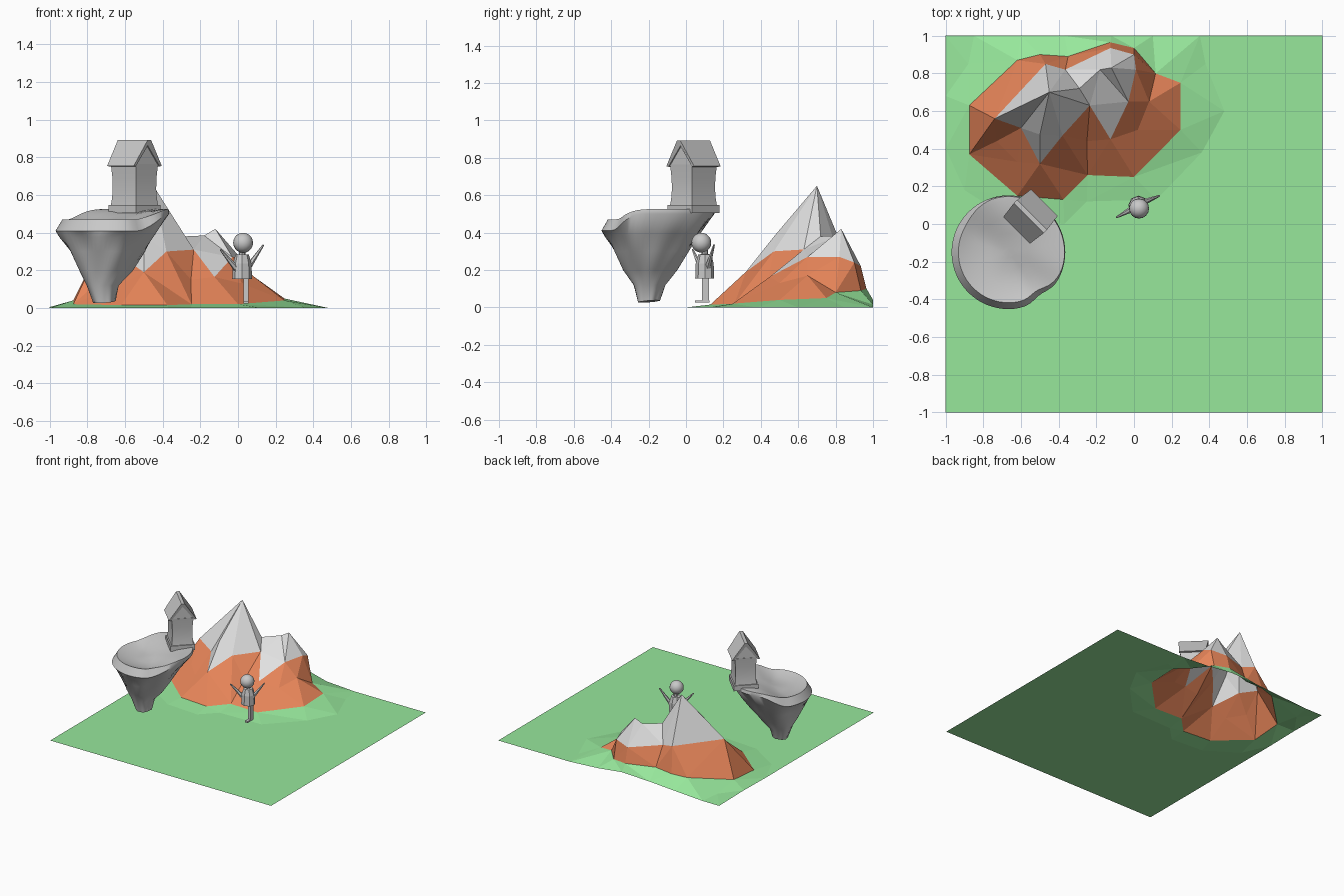
import bpy, bmesh, math
from mathutils import Vector, Matrix
from mathutils.geometry import delaunay_2d_cdt

if "Cube" in bpy.data.objects:
    bpy.data.objects.remove(bpy.data.objects["Cube"])


def material(name, rgb):
    m = bpy.data.materials.new(name)
    m.diffuse_color = (*rgb, 1)
    m.use_nodes = True
    m.node_tree.nodes["Principled BSDF"].inputs["Base Color"].default_value = m.diffuse_color
    return m


GREEN = material("grass green", (0.31, 0.8, 0.33))
ORANGE = material("earth orange", (0.8, 0.235, 0.10))
SNOW = material("snow grey", (0.75, 0.75, 0.75))
STONE = material("plain grey", (0.58, 0.58, 0.58))


def make(name, verts, faces, mats, smooth=None):
    me = bpy.data.meshes.new(name)
    me.from_pydata([tuple(v) for v in verts], [], faces)
    bm = bmesh.new()
    bm.from_mesh(me)
    if name != "landscape":
        bmesh.ops.recalc_face_normals(bm, faces=bm.faces)
    bm.to_mesh(me)
    bm.free()
    ob = bpy.data.objects.new(name, me)
    bpy.context.collection.objects.link(ob)
    for m in mats:
        me.materials.append(m)
    if smooth:
        bpy.ops.object.select_all(action='DESELECT')
        ob.select_set(True)
        bpy.context.view_layer.objects.active = ob
        bpy.ops.object.shade_smooth_by_angle(angle=math.radians(smooth))
    return ob


def loft(name, rings, smooth=None):
    """Skin a stack of closed rings and cap both ends."""
    n = len(rings[0])
    verts = [p for r in rings for p in r]
    faces = [tuple(range(n)), tuple(range(len(verts) - n, len(verts)))]
    for k in range(len(rings) - 1):
        for i in range(n):
            j = (i + 1) % n
            faces.append((k * n + i, k * n + j, k * n + n + j, k * n + n + i))
    return make(name, verts, faces, [STONE], smooth)


def circle(c, r, n, rot=0.0, sy=1.0):
    m = Matrix.Rotation(rot, 3, 'Z')
    return [Vector(c) + m @ Vector((r * math.cos(a), r * sy * math.sin(a), 0))
            for a in (math.tau * (i + 0.5) / n for i in range(n))]


def rect(c, lx, ly, rot):
    m = Matrix.Rotation(rot, 3, 'Z')
    return [Vector(c) + m @ Vector((sx * lx / 2, sy * ly / 2, 0))
            for sx, sy in ((-1, -1), (1, -1), (1, 1), (-1, 1))]


def limb(name, a, b, r0, r1, n=6):
    a, b = Vector(a), Vector(b)
    q = (b - a).to_track_quat('Z', 'Y')
    return loft(name, [[p + q @ Vector((r * math.cos(t), r * math.sin(t), 0))
                        for t in (math.tau * i / n for i in range(n))]
                       for p, r in ((a, r0), (b, r1))])


# Landscape: snow outline, orange outline and grass foot, triangulated together
snow = [(-.74, .56, .31), (-.6, .51, .26), (-.5, .32, .19), (-.38, .47, .30), (-.235, .63, .31),
        (-.125, .45, .165), (-.03, .65, .27), (.01, .82, .27), (0, .9, .24), (-.125, .935, .22),
        (-.365, .82, .26), (-.47, .85, .29)]
peaks = [(-.45, .70, .65), (-.5, .475, .385), (-.29, .72, .38), (-.18, .82, .385), (-.12, .83, .42)]
earth = [(-.875, .63, .04), (-.875, .37, .02), (-.62, .15, .015), (-.375, .13, .015), (-.247, .26, .02),
         (0, .25, .02), (.247, .5, .04), (.247, .75, .05), (.115, .8, .08), (0, .935, .09),
         (-.125, .965, .10), (-.35, .89, .10), (-.5, .9, .09), (-.62, .87, .08)]
slopes = [(.08, .65, .17), (.02, .5, .13), (-.25, .44, .15), (-.62, .33, .13), (-.73, .44, .15)]
foot = [(.48, .6, 0), (.38, .85, 0), (.36, .38, 0), (.12, .13, 0), (-.25, .12, 0), (-.37, 0, 0),
        (-.65, .02, 0), (-.9, .18, 0), (-1, .4, 0), (-1, .68, .005), (-.88, .85, .01),
        (-.85, 1, 0), (-.6, 1, .015), (-.37, 1, .03), (-.12, 1, .04), (.1, 1, .015), (.35, 1, 0)]
corners = [(-1, -1, 0), (1, -1, 0), (1, 1, 0), (-1, 1, 0)]
pts = snow + earth + peaks + slopes + foot + corners
ns, ne = len(snow), len(earth)
edges = [(i, (i + 1) % ns) for i in range(ns)]
edges += [(ns + i, ns + (i + 1) % ne) for i in range(ne)]
out = delaunay_2d_cdt([Vector(p[:2]) for p in pts], edges, [], 0, 1e-5)
verts = [(v.x, v.y, pts[o[0]][2] if o else 0.05) for v, o in zip(out[0], out[3])]
land = make("landscape", verts, [tuple(f) for f in out[2]], [GREEN, ORANGE, SNOW])


def inside(p, ring):
    hit = False
    for a, b in zip(ring, ring[1:] + ring[:1]):
        if (a[1] > p.y) != (b[1] > p.y) and p.x < (b[0] - a[0]) * (p.y - a[1]) / (b[1] - a[1]) + a[0]:
            hit = not hit
    return hit


for f in land.data.polygons:
    f.material_index = 2 if inside(f.center, snow) else 1 if inside(f.center, earth) else 0

# Floating island: tapering rocky rings, tilted lip, dished top with raised back right
N = 64
levels = [  # cx, cy, z, radius, rise on the high side
    (-.71, -.20, .025, .058, .02), (-.72, -.195, .12, .085, 0), (-.705, -.19, .20, .14, 0),
    (-.695, -.18, .30, .197, 0), (-.69, -.17, .375, .25, .02), (-.667, -.15, .41, .302, .09),
    (-.665, -.15, .47, .268, .055), (-.665, -.15, .462, .245, .063), (-.665, -.15, .445, .18, .07),
    (-.665, -.15, .44, .10, .06), (-.665, -.15, .445, .03, .05)]
rings = []
for k, (cx, cy, z, r, rise) in enumerate(levels):
    ring = []
    for i in range(N):
        a = math.tau * i / N
        ca, sa = math.cos(a), math.sin(a)
        t = min(1, max(0, ((ca + sa) * .7071 * r / .3 + .3) / .8))
        s = t * t * (3 - 2 * t)
        if k < 5:      # rugged rock
            rr = r * (1 + .04 * math.sin(5 * a + 9 * z) + .025 * math.sin(9 * a - 20 * z))
        else:          # notch in the front right rim
            rr = r * (1 - .07 * math.exp(-((a - 5.35) / .22) ** 2))
            if k in (6, 7):
                rr += .028 * s
        ring.append(Vector((cx + rr * ca, cy + rr * sa, z + rise * s)))
    rings.append(ring)
loft("floating_island", rings, 50)

# House on the island, turned 45 degrees
ROT = -math.pi / 4
HC = Vector((-.55, .04, 0))


def at(z):
    return HC + Vector((0, 0, z))


loft("house_base", [rect(at(z), .205, .185, ROT) for z in (.505, .548)])
loft("house_walls", [rect(at(z), .19 * w, .165 * w, ROT) for z, w in
                     ((.545, 1), (.58, .95), (.63, .92), (.69, .93), (.765, 1))], 40)


def prism(name, profile, length, top_length=None):
    """Extrude a (across, height) profile along the ridge; ridge may overhang."""
    m = Matrix.Rotation(ROT, 3, 'Z')
    zmax = max(p[1] for p in profile)
    return loft(name, [[HC + m @ Vector((s * (top_length if p[1] >= zmax - .03 and top_length else length) / 2,
                                         p[0], p[1])) for p in profile] for s in (-1, 1)])


prism("house_gables", [(-.082, .76), (.082, .76), (0, .868)], .185)
prism("house_roof", [(-.105, .755), (-.09, .752), (0, .862), (.09, .752), (.105, .755), (.012, .893),
                     (-.012, .893)], .20, .225)

# Figure: head, body, arms, leg and foot
bm = bmesh.new()
bmesh.ops.create_uvsphere(bm, u_segments=16, v_segments=10, radius=.053,
                          matrix=Matrix.Translation((.027, .082, .346)))
me = bpy.data.meshes.new("figure_head")
bm.to_mesh(me)
bm.free()
me.materials.append(STONE)
me.shade_smooth()
bpy.context.collection.objects.link(bpy.data.objects.new("figure_head", me))

loft("figure_body", [circle((.022, .1, z), r, 8, .4, .95) for z, r in
                     ((.155, .053), (.235, .05), (.283, .036), (.285, .018), (.31, .018))])
limb("left_arm", (-.01, .08, .21), (-.093, .035, .31), .017, .005)
limb("right_arm", (.05, .115, .21), (.135, .15, .335), .017, .005)
loft("figure_leg", [rect((.042, .105, z), .026, .038, 0) for z in (.028, .16)])
loft("figure_foot", [rect((.042, .086, z), .026, .078, 0) for z in (.025, .038)])
